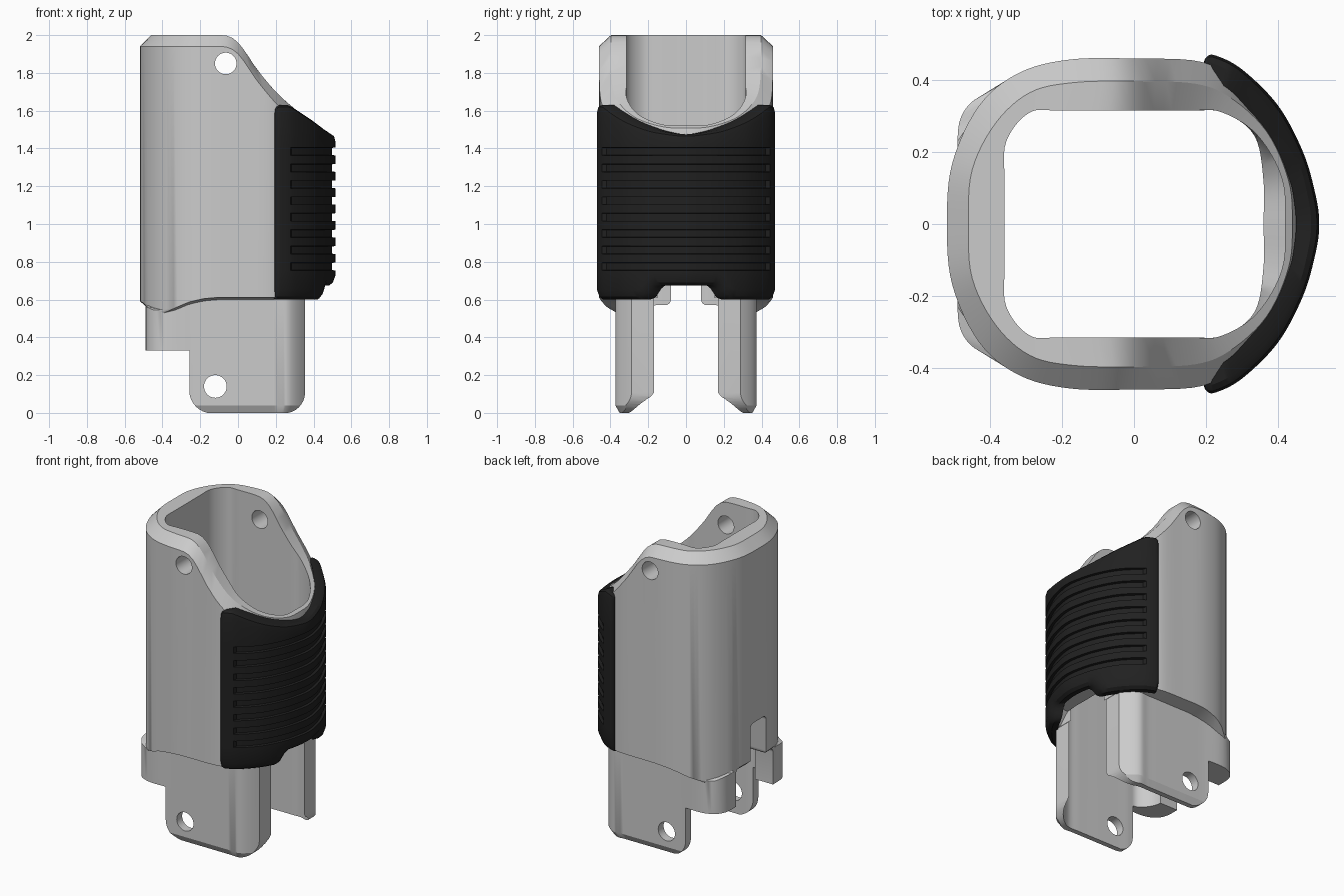
import bpy, bmesh, math
from mathutils import Vector

if "Cube" in bpy.data.objects:
    bpy.data.objects.remove(bpy.data.objects["Cube"])


def spline(pts, n, closed):
    """Catmull-Rom curve through 2D points, n samples per span."""
    p = [Vector(q) for q in pts]
    m, out = len(p), []
    for i in range(m if closed else m - 1):
        k = [i - 1, i, i + 1, i + 2]
        a, b, c, d = [p[j % m] if closed else p[max(0, min(m - 1, j))] for j in k]
        for s in range(n):
            t = s / n
            out.append(0.5 * (2 * b + (c - a) * t + (2 * a - 5 * b + 4 * c - d) * t * t
                              + (3 * b - 3 * c + d - a) * t ** 3))
    return out if closed else out + [p[-1]]


def ring(half, n=6):
    """Closed outline from its y >= 0 half."""
    return spline(half + [(x, -y) for x, y in half[-2:0:-1]], n, True)


def lookup(table, v):
    for (a, za), (b, zb) in zip(table, table[1:]):
        if v <= b:
            return za + (zb - za) * max(0, (v - a) / (b - a))
    return table[-1][1]


def loft(name, rings, wrap):
    """Skin closed rings; wrap joins last to first, otherwise cap the ends."""
    bm = bmesh.new()
    vs = [[bm.verts.new(p) for p in r] for r in rings]
    n = len(vs[0])
    for i in range(len(vs) if wrap else len(vs) - 1):
        a, b = vs[i], vs[(i + 1) % len(vs)]
        for j in range(n):
            k = (j + 1) % n
            bm.faces.new((a[j], a[k], b[k], b[j]))
    if not wrap:
        bm.faces.new(vs[0])
        bm.faces.new(vs[-1])
    bmesh.ops.recalc_face_normals(bm, faces=bm.faces)
    me = bpy.data.meshes.new(name)
    bm.to_mesh(me)
    bm.free()
    ob = bpy.data.objects.new(name, me)
    bpy.context.collection.objects.link(ob)
    return ob


def prism(pts, axis, a, b):
    """Cutter: 2D polygon extruded along x (points are y,z) or y (points are x,z)."""
    put = (lambda p, d: (d, p[0], p[1])) if axis == 'x' else (lambda p, d: (p[0], d, p[1]))
    ob = loft("cutter", [[put(p, d) for p in pts] for d in (a, b)], False)
    ob.hide_render = True
    return ob


def arc(cx, cz, r, a0, a1, n=8):
    return [(cx + r * math.cos(math.radians(a0 + (a1 - a0) * i / n)),
             cz + r * math.sin(math.radians(a0 + (a1 - a0) * i / n))) for i in range(n + 1)]


def activate(ob):
    bpy.ops.object.select_all(action='DESELECT')
    ob.select_set(True)
    bpy.context.view_layer.objects.active = ob


def cut(ob, cutter):
    activate(ob)
    m = ob.modifiers.new("cut", 'BOOLEAN')
    m.operation, m.solver, m.object = 'DIFFERENCE', 'EXACT', cutter
    bpy.ops.object.modifier_apply(modifier=m.name)
    bpy.data.objects.remove(cutter)


# Half outlines of the sleeve, matched point for point
outer = ring([(-.52, 0), (-.505, .17), (-.43, .33), (-.32, .42), (-.18, .457), (0, .46),
              (.19, .45), (.29, .385), (.385, .26), (.44, .12), (.455, 0)])
rim = ring([(-.46, 0), (-.45, .15), (-.385, .28), (-.29, .365), (-.17, .393), (0, .397),
            (.17, .39), (.27, .35), (.37, .255), (.43, .12), (.44, 0)])
bore_top = ring([(-.36, 0), (-.36, .12), (-.355, .23), (-.29, .31), (-.2, .315), (0, .315),
                 (.15, .315), (.24, .312), (.34, .25), (.41, .13), (.42, 0)])
bore = ring([(-.36, 0), (-.36, .12), (-.355, .23), (-.29, .31), (-.2, .315), (0, .315),
             (.15, .315), (.25, .31), (.335, .245), (.36, .12), (.36, 0)])
core = ring([(-.49, 0), (-.49, .15), (-.48, .3), (-.39, .368), (-.2, .37), (0, .37),
             (.19, .37), (.28, .365), (.37, .265), (.425, .12), (.435, 0)])

# Side profiles: sloped mouth and lower edge of the shell
top_line = [tuple(v) for v in spline([(-.6, 2), (-.3, 2), (-.09, 2), (-.03, 1.985), (.01, 1.95), (.05, 1.895),
                                      (.1, 1.82), (.2, 1.70), (.3, 1.61), (.4, 1.535), (.46, 1.495)], 4, False)]
low_line = [(-.52, .58), (-.45, .545), (-.39, .53), (-.33, .545), (-.26, .575), (-.18, .593), (-.1, .6), (.5, .6)]


def at(outline, table, dz=0.0):
    return [(p.x, p.y, lookup(table, p.x) + dz) for p in outline]


sleeve = loft("sleeve", [
    at(core, [(-1, .04), (1, .04)]),
    at(core, low_line),
    at(outer, low_line, .012),
    at(outer, top_line, -.06),
    at(rim, top_line),
    at(bore_top, top_line),
    at(bore_top, top_line, -.06),
    at(bore, top_line, -.14),
    [(p.x, p.y, 0) for p in bore],
    [(p.x * .94, p.y * .94, 0) for p in core]], True)

# Lower side plates: trim around the two hanging tabs
cut(sleeve, prism([(-1, -.1), (-1, .33), (-.258, .33)] + arc(-.138, .118, .12, 180, 270)
                  + [(-.138, -.1)], 'y', -1, 1))
cut(sleeve, prism([(.245, -.1)] + arc(.245, .108, .11, 270, 360)
                  + [(.355, .607), (1, .607), (1, -.1)], 'y', -1, 1))

# Stepped slot in the back wall
slot = [(.19, -.1)] + arc(.16, .54, .03, 0, 90, 4) + arc(.11, .60, .03, 270, 180, 4) + arc(.05, .80, .03, 0, 90, 4)
cut(sleeve, prism(slot + [(-y, z) for y, z in reversed(slot)], 'x', -.8, -.1))

# Relief under the grip
cut(sleeve, prism([(-.25, .5), (-.25, .61), (-.18, .68), (.18, .68), (.25, .61), (.25, .5)], 'x', .357, .8))

# Pin holes through both sides
for x, z, r in ((-.12, .14, .06), (-.065, 1.85, .057)):
    cut(sleeve, prism(arc(x, z, r, 0, 352.5, 47), 'y', -1, 1))

# Ribbed grip wrapped around the right side
half_out = [(.192, .44), (.2, .462), (.225, .469), (.3, .43), (.4, .33), (.47, .2), (.505, .08), (.515, 0)]
half_in = [(.19, .41), (.2, .41), (.22, .40), (.28, .36), (.37, .25), (.43, .13), (.447, .05), (.45, 0)]
mirror = lambda h: h + [(x, -y) for x, y in h[-2::-1]]
grip_top = [(.19, 1.6), (.2, 1.618), (.22, 1.63), (.27, 1.63), (.3, 1.615), (.4, 1.55), (.47, 1.50), (.515, 1.475)]
grip_low = [(0, .675), (.17, .675), (.195, .665), (.215, .64), (.235, .612), (.265, .6), (1, .6)]
sections = []
for o, i in zip(spline(mirror(half_out), 8, False), spline(mirror(half_in), 8, False)):
    zt, zb = lookup(grip_top, o.x), lookup(grip_low, abs(o.y))
    g = .75 if o.x > .285 else 1
    sec = [(0, zb), (.5, zb), (.8, zb + .015), (1, zb + .05)]
    for k in range(8):
        z = .775 + .087 * k
        sec += [(1, z - .021), (g, z - .019), (g, z + .019), (1, z + .021)]
    sec += [(1, zt - .035), (.9, zt - .01), (.65, zt), (0, zt)]
    sections.append([(*(i + (o - i) * f), z) for f, z in sec])
grip = loft("grip", sections, False)
black = bpy.data.materials.new("black_rubber")
black.diffuse_color = (.015, .015, .015, 1)
black.use_nodes = True
black.node_tree.nodes["Principled BSDF"].inputs["Base Color"].default_value = black.diffuse_color
grip.data.materials.append(black)

for ob in (sleeve, grip):
    activate(ob)
    bpy.ops.object.shade_smooth_by_angle(angle=math.radians(28))
